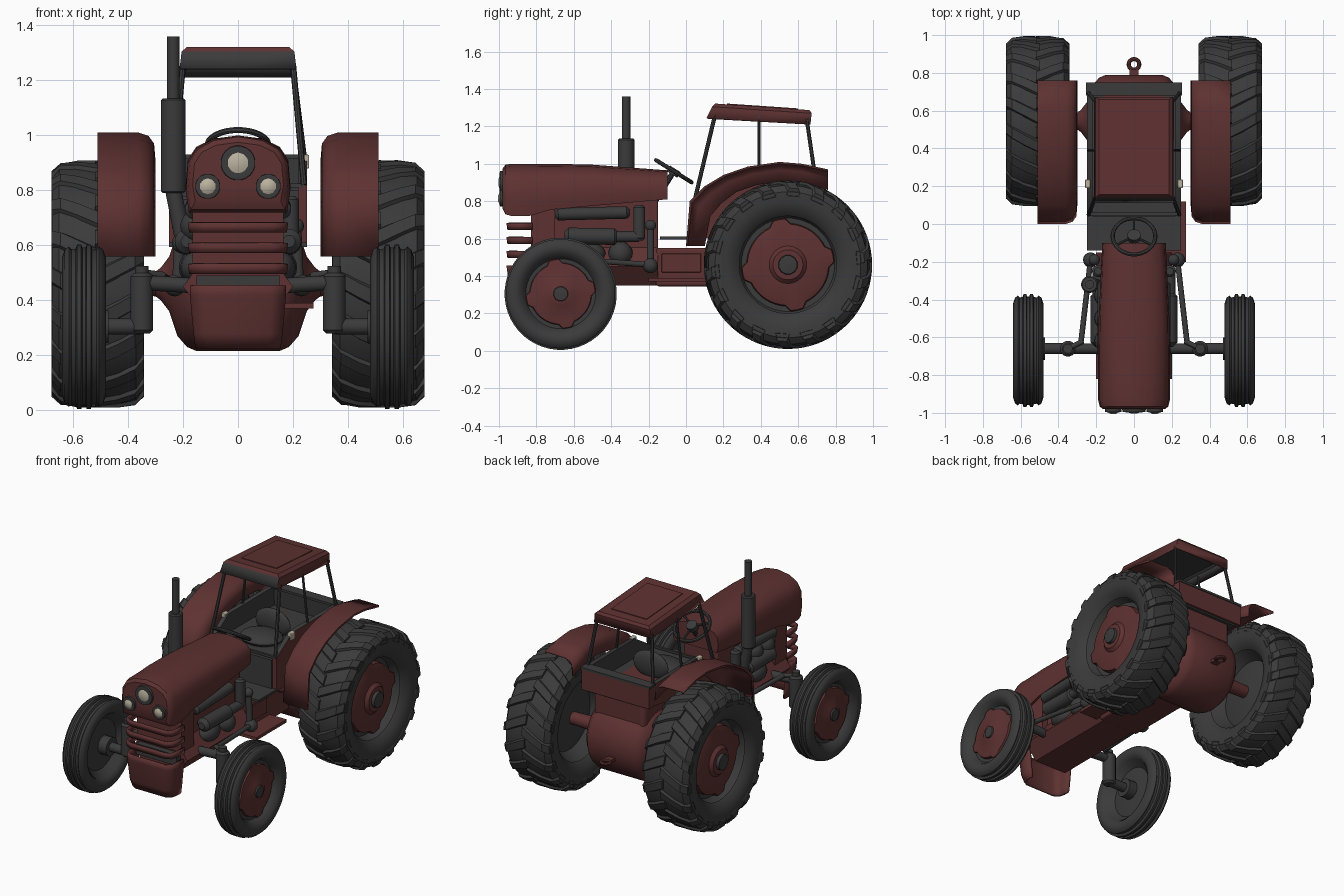
import bpy, bmesh, math
from mathutils import Vector

cube = bpy.data.objects.get("Cube")
if cube:
    bpy.data.objects.remove(cube, do_unlink=True)


def material(name, color):
    m = bpy.data.materials.new(name)
    m.use_nodes = True
    m.diffuse_color = (*color, 1)
    bsdf = m.node_tree.nodes["Principled BSDF"]
    bsdf.inputs["Base Color"].default_value = (*color, 1)
    bsdf.inputs["Roughness"].default_value = 0.7
    return m


RED = material("dull red paint", (0.112, 0.031, 0.031))
GREY = material("dark grey", (0.043, 0.043, 0.043))
CREAM = material("cream lamp glass", (0.5, 0.45, 0.35))


def finish(name, bm, mats, rule=None, solid=0, bevel=0, angle=35):
    """Turn a bmesh into a shaded object; rule picks the material of a face."""
    bmesh.ops.remove_doubles(bm, verts=bm.verts, dist=1e-5)
    bmesh.ops.recalc_face_normals(bm, faces=bm.faces)
    bm.normal_update()
    if rule:
        for f in bm.faces:
            f.material_index = rule(f)
    me = bpy.data.meshes.new(name)
    bm.to_mesh(me)
    bm.free()
    for m in mats:
        me.materials.append(m)
    ob = bpy.data.objects.new(name, me)
    bpy.context.collection.objects.link(ob)
    bpy.ops.object.select_all(action="DESELECT")
    ob.select_set(True)
    bpy.context.view_layer.objects.active = ob
    bpy.ops.object.shade_smooth_by_angle(angle=math.radians(angle))
    if solid:
        mod = ob.modifiers.new("thickness", "SOLIDIFY")
        mod.thickness = solid
        mod.material_offset = len(mats) - 1
    if bevel:
        mod = ob.modifiers.new("round", "BEVEL")
        mod.width, mod.segments = bevel, 4
    return ob


def loft(name, rings, mats, closed=True, caps=True, **kw):
    bm = bmesh.new()
    rows = [[bm.verts.new(p) for p in r] for r in rings]
    n = len(rows[0])
    for a, b in zip(rows, rows[1:]):
        for i in range(n if closed else n - 1):
            j = (i + 1) % n
            bm.faces.new((a[i], a[j], b[j], b[i]))
    if caps:
        bm.faces.new(rows[0])
        bm.faces.new(rows[-1])
    return finish(name, bm, mats, **kw)


def revolve(name, profile, origin, axis, mat, seg=32, lobes=0, caps=True):
    """Spin (distance, radius) points about an axis; lobes add rim tabs."""
    q = Vector(axis).to_track_quat("Z", "Y")
    rings = []
    for i, (d, r) in enumerate(profile):
        circle = []
        for k in range(seg):
            t = 2 * math.pi * (k + 0.5) / seg
            rr = r * 1.13 if lobes and i < 2 and k % (seg // lobes) < 3 else r
            rr = max(rr, 1e-4)
            circle.append(Vector(origin) + q @ Vector((rr * math.cos(t), rr * math.sin(t), d)))
        rings.append(circle)
    return loft(name, rings, [mat], caps=caps)


def tube(name, p, q, r, mat, seg=16, soft=0.0):
    d = Vector(q) - Vector(p)
    e, n = soft * r, d.length
    return revolve(name, [(0, r - e), (e, r), (n - e, r), (n, r - e)], p, d, mat, seg)


def box(name, lo, hi, mat, bevel=0.0):
    x, y, z = zip(lo, hi)
    rings = [[(x[0], y[0], h), (x[1], y[0], h), (x[1], y[1], h), (x[0], y[1], h)] for h in z]
    return loft(name, rings, [mat], bevel=bevel)


def prism(name, yz, x0, x1, mats, rule=None):
    return loft(name, [[(x, y, z) for y, z in yz] for x in (x0, x1)], mats, rule=rule)


def ball(name, c, r, mat, scale=(1, 1, 1)):
    bm = bmesh.new()
    bmesh.ops.create_uvsphere(bm, u_segments=16, v_segments=10, radius=r)
    bmesh.ops.scale(bm, vec=scale, verts=bm.verts)
    bmesh.ops.translate(bm, vec=c, verts=bm.verts)
    return finish(name, bm, [mat])


def ring(name, c, axis, big, small, mat):
    turns = [i * math.pi / 4 for i in range(9)]
    pts = [(small * math.sin(a), big + small * math.cos(a)) for a in turns]
    return revolve(name, pts, c, axis, mat, 28, caps=False)


def wheel(name, s, c, tyre, rim, half):
    """Tyre, grey rim dish, red centre disc with tabs, and hub cap."""
    k, w = rim / 0.28, half / 0.165
    ax = (s, 0, 0)
    section = tyre + [(-d, r) for d, r in reversed(tyre)]
    revolve(name + "_tyre", section, c, ax, GREY, 48, caps=False)
    dish = [(-.06, 0), (-.06, .08), (-.03, .22), (-.13, .28), (.12, .28), (.06, .25), (.05, 0)]
    revolve(name + "_rim", [(d * w, r * k) for d, r in dish], c, ax, GREY)
    disc = [(.06, .222), (.095, .217), (.105, .19), (.11, .1), (.13, .08), (.13, 0)]
    revolve(name + "_disc", [(d * w, r * k) for d, r in disc], c, ax, RED, 48, lobes=4)
    revolve(name + "_hub_cap", [(.12 * w, .055 * k), (.15 * w, .05 * k), (.155 * w, 0)], c, ax, GREY, 12)


def lugs(name, s, c, count=18):
    """Chevron tread: bent bars running from the crown down the shoulders."""
    bm = bmesh.new()
    path = [(-.01, .42, .45, .14), (.07, .42, .45, .05), (.135, .40, .441, -.03), (.168, .37, .41, -.08), (.162, .36, .38, -.1)]
    for i in range(count * 2):
        side = 1 if i % 2 else -1
        base = math.pi * i / count
        prev = None
        for x, r0, r1, off in path:
            row = []
            for r, dt in ((r0, -.1), (r1, -.06), (r1, .06), (r0, .1)):
                t = base + off + dt
                row.append(bm.verts.new((c[0] + side * x, c[1] + r * math.cos(t), c[2] + r * math.sin(t))))
            if prev:
                for a in range(4):
                    b = (a + 1) % 4
                    bm.faces.new((prev[a], prev[b], row[b], row[a]))
            else:
                bm.faces.new(row)
            prev = row
        bm.faces.new(prev)
    return finish(name, bm, [GREY])


# Wheels, fenders, axles and steering links, one set per side
rear_tyre = [(-.12, .26), (-.15, .29), (-.166, .34), (-.166, .39), (-.14, .425), (-.08, .436)]
front_tyre = [(-.05, .2), (-.072, .22), (-.08, .25), (-.07, .28), (-.055, .292), (-.045, .282), (-.03, .284), (-.025, .3), (-.01, .3), (-.006, .288)]
top_edge = [(0, .56), (.02, .8), (.1, .88), (.2, .94), (.33, .985), (.5, 1.01), (.62, 1.0), (.76, .97)]
low_edge = [(.1, .56), (.13, .72), (.19, .79), (.27, .85), (.37, .885), (.5, .91), (.62, .9), (.76, .86)]
for s, side in ((1, "left"), (-1, "right")):
    rc, fc = (s * .51, .545, .46), (s * .56, -.67, .305)
    wheel(side + "_rear_wheel", s, rc, rear_tyre, .28, .165)
    lugs(side + "_rear_tread", s, rc)
    wheel(side + "_front_wheel", s, fc, front_tyre, .21, .08)

    rows = []
    for p, q in zip(top_edge, low_edge):
        p, q = Vector(p), Vector(q)
        section = ((.51, .12), (.51, 0), (.36, 0), (.325, .12), (.305, .4), (.3, 1))
        rows.append([(s * x, *p.lerp(q, t)) for x, t in section])
    loft(side + "_fender", rows, [RED], closed=False, caps=False, solid=.008, angle=50)

    tube(side + "_front_axle", (s * .1, -.66, .45), (s * .35, -.66, .465), .028, GREY)
    tube(side + "_kingpin", (s * .35, -.66, .28), (s * .35, -.66, .5), .042, GREY, soft=.3)
    tube(side + "_kingpin_cap", (s * .35, -.66, .5), (s * .35, -.66, .525), .025, GREY)
    tube(side + "_spindle", (s * .35, -.66, .305), (s * .54, -.66, .305), .03, GREY)
    tube(side + "_spindle_collar", (s * .47, -.66, .305), (s * .53, -.66, .305), .06, GREY)
    tube(side + "_tie_rod", (s * .28, -.62, .49), (s * .23, -.19, .46), .015, GREY)
    tube(side + "_steering_arm", (s * .27, -.62, .49), (s * .35, -.66, .5), .014, GREY)
    tube(side + "_drop_arm", (s * .22, -.19, .46), (s * .21, -.19, .68), .02, GREY)
    ball(side + "_drop_arm_joint", (s * .23, -.19, .455), .04, GREY)
    ball(side + "_drop_arm_pivot", (s * .21, -.19, .67), .03, GREY)

    # Engine side equipment
    tube(side + "_manifold", (s * .16, -.7, .73), (s * .16, -.3, .74), .034, GREY, soft=.5)
    tube(side + "_filter", (s * .185, -.65, .615), (s * .185, -.36, .61), .045, GREY, soft=.5)
    tube(side + "_elbow_low", (s * .19, -.4, .61), (s * .19, -.25, .61), .03, GREY)
    tube(side + "_elbow_up", (s * .19, -.25, .59), (s * .19, -.25, .78), .032, GREY, soft=.4)
    ball(side + "_pump", (s * .15, -.35, .52), .065, GREY)
    ball(side + "_generator", (s * .15, -.52, .52), .06, GREY, (1, 1.5, 1))

    # Cab wall, rim, posts and lamp
    wall = [(.05, .6), (.05, .82), (.22, .925), (.74, .925), (.74, .79), (.3, .72), (.2, .6)]
    prism(side + "_cab_wall", wall, s * .22, s * .25, [RED, GREY],
          rule=lambda f, s=s: 1 if f.normal.x * s < -.5 or f.normal.z > .4 else 0)
    tube(side + "_front_post", (s * .24, .05, .82), (s * .2, .155, 1.26), .011, GREY, 8)
    tube(side + "_middle_post", (s * .24, .39, .92), (s * .2, .39, 1.27), .008, GREY, 8)
    tube(side + "_rear_post", (s * .24, .692, .92), (s * .2, .645, 1.24), .011, GREY, 8)
    box(side + "_cab_lamp", (s * .245 - .014, .19, .88), (s * .245 + .014, .235, .93), CREAM, .005)

    # Small headlamps
    o = (s * .11, -.955, .815)
    revolve(side + "_headlamp_ring", [(0, .047), (.04, .045), (.042, .032), (.03, 0)], o, (0, -1, 0), GREY, 16)
    revolve(side + "_headlamp_glass", [(.02, .031), (.042, .029), (.05, .015), (.05, 0)], o, (0, -1, 0), CREAM, 10)

# Hood, lofted along its length
half = [(.94, 0), (1, .28), (.96, .64), (.8, .83), (.48, .95), (0, 1)]
outline = half + [(-x, t) for x, t in reversed(half[:-1])]
stations = [(-.98, .165, .76, .975), (-.965, .182, .73, .995), (-.93, .19, .72, 1.0), (-.84, .19, .72, 1.0),
            (-.72, .19, .755, 1.0), (-.5, .187, .775, .995), (-.1, .168, .81, .965)]
loft("hood", [[(w * x, y, b + (t - b) * h) for x, h in outline] for y, w, b, t in stations], [RED])
revolve("main_headlamp_ring", [(0, .065), (.035, .062), (.037, .042), (.025, 0)], (0, -.96, .9), (0, -1, 0), GREY, 20)
revolve("main_headlamp_glass", [(.02, .042), (.035, .04), (.042, .02), (.042, 0)], (0, -.96, .9), (0, -1, 0), CREAM, 10)


def wrap_band(name, levels):
    """A U-shaped band round the nose from (height, half width, front) levels."""
    rows = []
    for z, w, f in levels:
        side = [(w, -.82), (w, f + .06), (w * .93, f + .02), (w * .7, f)]
        rows.append([(x, y, z) for x, y in side] + [(-x, y, z) for x, y in reversed(side)])
    return loft(name, rows, [RED], closed=False, caps=False, solid=.015, angle=50)


# Grille slats, nose chin and radiator
for i in range(3):
    z = .665 - .075 * i
    wrap_band("grille_slat_%d" % (i + 1), [(z - .018, .178, -.955), (z + .018, .182, -.96)])
wrap_band("nose_chin", [(.225, .155, -.925), (.28, .162, -.945), (.42, .175, -.955), (.455, .175, -.96)])
box("radiator", (-.165, -.83, .5), (.165, -.7, .76), RED)
box("front_cross_beam", (-.15, -.86, .42), (.15, -.6, .49), GREY)

# Engine, chassis and transmission
box("engine_block", (-.125, -.75, .36), (.125, -.15, .82), RED, .01)
for i in range(3):
    ball("exhaust_manifold_%d" % (i + 1), (-.15, -.62 + .12 * i, .67), .06, GREY)
flare = [(.12, .35), (.2, .45), (.12, .56)]
loft("chassis", [[(x, y, z) for x, z in flare] + [(-x, y, z) for x, z in reversed(flare)] for y in (-.82, -.15)], [RED])
box("gearbox", (-.15, -.16, .345), (.15, .35, .55), RED, .015)
for s, side in ((1, "left"), (-1, "right")):
    box(side + "_gearbox_panel", (s * .153 - .006, -.13, .42), (s * .153 + .006, .08, .52), RED, .003)
    bell = [(0, .245), (.15, .245), (.185, .23), (.22, .19), (.25, .1), (.28, .06), (.3, .045), (.46, .04)]
    revolve(side + "_axle_bell", bell, (0, .545, .46), (s, 0, 0), RED, 40)
box("rear_housing", (-.19, .2, .5), (.19, .71, .8), RED, .03)
ring("hitch_ring", (0, .845, .4), (0, 0, 1), .028, .011, RED)
box("hitch_tongue", (-.025, .76, .39), (.025, .825, .41), RED)
box("side_step", (.14, -.2, .37), (.275, .12, .39), RED)

# Cab tub, floor and seat
box("floor_plate", (-.25, -.14, .595), (.25, .1, .61), GREY)
box("tub_front", (-.22, .04, .6), (.22, .06, .8), GREY)
box("tub_floor", (-.22, .05, .77), (.22, .73, .8), GREY)
prism("tub_back", [(.7, .78), (.745, .78), (.745, .925), (.69, .925)], -.25, .25, [RED, GREY],
      rule=lambda f: 1 if f.normal.y < -.5 or f.normal.z > .5 else 0)
box("back_rim", (-.255, .68, .915), (.255, .75, .93), GREY)
box("front_rail", (-.24, .045, .81), (.24, .06, .825), GREY)
ball("seat_cushion", (0, .25, .82), .14, GREY, (1, .85, .3))
ball("seat_back", (0, .37, .87), .13, GREY, (1, .25, .7))

# Roof shell with dark lining and a raised panel
lower = [(-.212, .11, 1.245), (.212, .11, 1.245), (.212, .665, 1.21), (-.212, .665, 1.21)]
shoulder = [(-.205, .14, 1.305), (.205, .14, 1.305), (.205, .672, 1.27), (-.205, .672, 1.27)]
upper = [(-.185, .155, 1.322), (.185, .155, 1.322), (.185, .66, 1.287), (-.185, .66, 1.287)]
bm = bmesh.new()
rows = [[bm.verts.new(p) for p in r] for r in (lower, shoulder, upper)]
for a, b in zip(rows, rows[1:]):
    for i in range(4):
        bm.faces.new((a[i], a[(i + 1) % 4], b[(i + 1) % 4], b[i]))
bm.faces.new(rows[-1])
finish("roof", bm, [RED, GREY], rule=lambda f: 1 if f.normal.y < -.8 else 0, solid=.012)
prism("roof_panel", [(.22, 1.315), (.22, 1.322), (.6, 1.296), (.6, 1.289)], -.13, .13, [RED])

# Steering wheel and column
axis = Vector((0, .53, .85))
hub = Vector((0, -.065, .96))
ring("steering_wheel", hub, axis, .113, .011, GREY)
tube("steering_column", hub + axis * .01, hub - axis * .2, .015, GREY, 10)
tube("steering_hub", hub - axis * .02, hub + axis * .015, .035, GREY, 12)
for k in range(3):
    a = math.radians(90 + 120 * k)
    spoke = Vector((math.cos(a), .85 * math.sin(a), -.53 * math.sin(a))) * .11
    tube("steering_spoke_%d" % (k + 1), hub, hub + spoke, .007, GREY, 8)

# Exhaust stack
ex, ey = -.235, -.32
tube("exhaust_muffler", (ex, ey, .79), (ex, ey, 1.135), .045, GREY, 20, soft=.15)
tube("exhaust_pipe", (ex, ey, 1.1), (ex, ey, 1.36), .023, GREY)
tube("exhaust_lower_pipe", (ex, ey, .8), (-.2, ey, .62), .03, GREY)
ball("exhaust_elbow", (-.2, ey, .61), .04, GREY)
